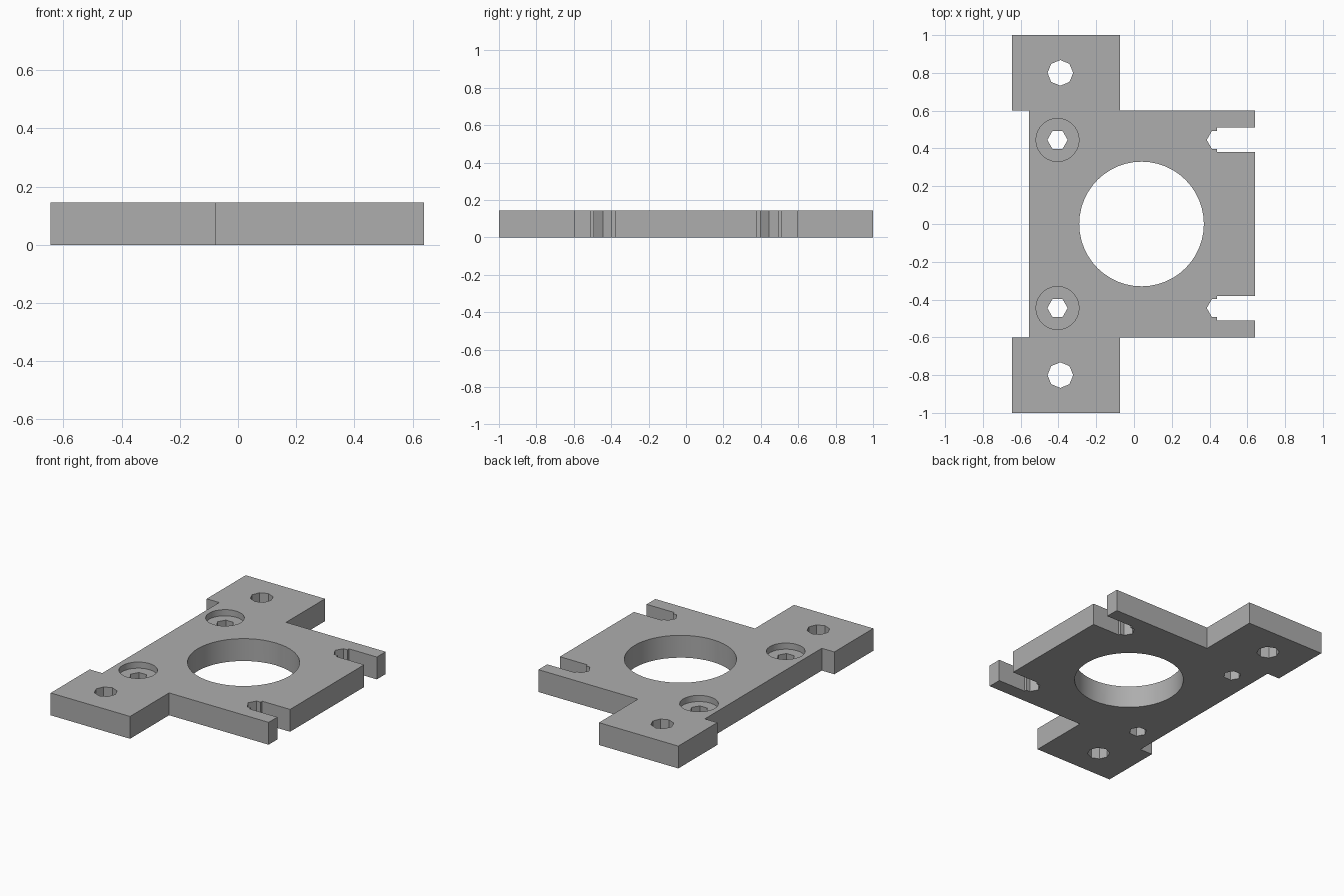
import bpy, bmesh, math
from mathutils import Matrix, Vector

default_cube = bpy.data.objects.get("Cube")
if default_cube:
    bpy.data.objects.remove(default_cube, do_unlink=True)

THICK = 0.145
BORE_FLOOR = 0.105

grey = bpy.data.materials.new("plain grey")
grey.use_nodes = True
colour = (0.42, 0.42, 0.42, 1)
grey.diffuse_color = colour
grey.node_tree.nodes["Principled BSDF"].inputs["Base Color"].default_value = colour


def make_object(name, bm):
    bmesh.ops.recalc_face_normals(bm, faces=bm.faces)
    mesh = bpy.data.meshes.new(name)
    bm.to_mesh(mesh)
    bm.free()
    mesh.materials.append(grey)
    obj = bpy.data.objects.new(name, mesh)
    bpy.context.collection.objects.link(obj)
    return obj


def prism(name, outline, z0, z1):
    bm = bmesh.new()
    face = bm.faces.new([bm.verts.new((x, y, z0)) for x, y in outline])
    moved = bmesh.ops.extrude_face_region(bm, geom=[face])["geom"]
    verts = [g for g in moved if isinstance(g, bmesh.types.BMVert)]
    bmesh.ops.translate(bm, verts=verts, vec=(0, 0, z1 - z0))
    return make_object(name, bm)


def hole_cutter(name, x, y, radius, sides, z0=-0.1):
    outline = [(x + radius * math.cos(math.tau * i / sides),
                y + radius * math.sin(math.tau * i / sides)) for i in range(sides)]
    return prism(name, outline, z0, THICK + 0.1)


def slot_outline(side):
    # Open slot whose inner end is half of a hexagonal hole
    cx, cy, r = 0.44, 0.445, 0.055
    h = r * math.sqrt(3) / 2
    half = [(0.8, 0.065), (cx, 0.065), (cx, h), (cx - r / 2, h), (cx - r, 0)]
    lower = [(x, -y) for x, y in reversed(half[:-1])]
    return [(x, side * cy + y) for x, y in half + lower]


# Plate outline: body with two mounting ears
half = [(0.64, 0.6), (-0.075, 0.6), (-0.075, 1), (-0.645, 1), (-0.645, 0.6), (-0.555, 0.6)]
plate = prism("mounting_plate", half + [(x, -y) for x, y in reversed(half)], 0, THICK)

# Centre opening, ear holes, counterbored screw holes and side slots
cutters = [hole_cutter("centre_opening", 0.04, 0, 0.33, 48)]
for side in (1, -1):
    cutters += [
        hole_cutter("ear_hole", -0.39, side * 0.8, 0.068, 8),
        hole_cutter("screw_hole", -0.405, side * 0.445, 0.054, 6),
        hole_cutter("counterbore", -0.405, side * 0.445, 0.114, 28, BORE_FLOOR),
        prism("side_slot", slot_outline(side), -0.1, THICK + 0.1),
    ]

bpy.context.view_layer.objects.active = plate
for cutter in cutters:
    cutter.hide_render = True
    mod = plate.modifiers.new(cutter.name, "BOOLEAN")
    mod.operation = "DIFFERENCE"
    mod.solver = "EXACT"
    mod.object = cutter
    bpy.ops.object.modifier_apply(modifier=mod.name)
    bpy.data.objects.remove(cutter, do_unlink=True)

# Smooth the round walls, keep the corners sharp
bpy.ops.object.select_all(action="DESELECT")
plate.select_set(True)
bpy.ops.object.shade_smooth_by_angle(angle=math.radians(30))
